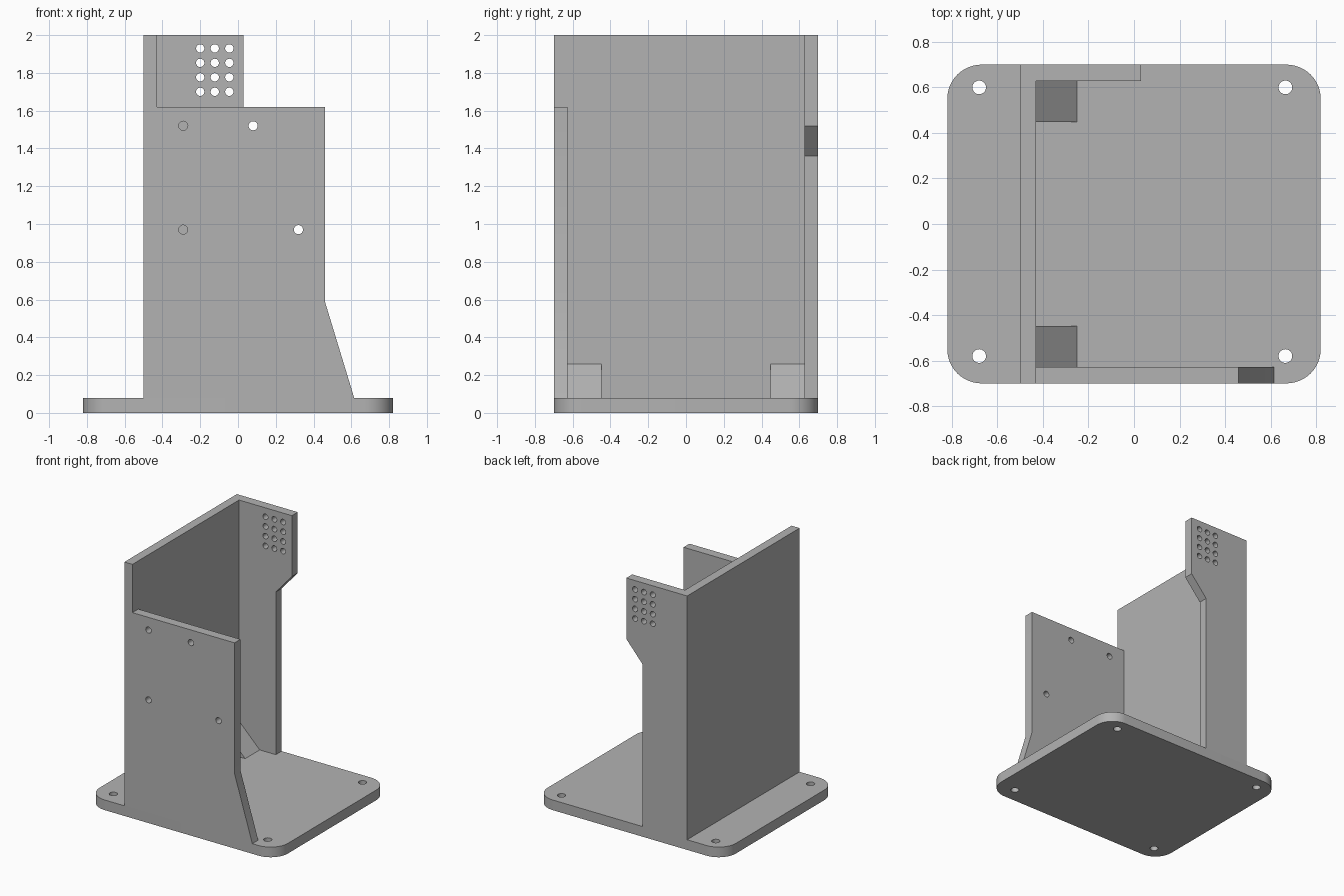
import bpy, bmesh, math
from mathutils import Matrix, Vector

if "Cube" in bpy.data.objects:
    bpy.data.objects.remove(bpy.data.objects["Cube"], do_unlink=True)

grey = bpy.data.materials.new("plain grey")
grey.use_nodes = True
COLOUR = (0.45, 0.45, 0.45, 1)
grey.diffuse_color = COLOUR
grey.node_tree.nodes["Principled BSDF"].inputs["Base Color"].default_value = COLOUR

W, D, T = 0.82, 0.70, 0.08          # base half width, half depth, thickness
WALL = 0.073                        # wall thickness
LEFT, INNER = -0.50, -0.43          # outer and inner faces of the side wall


def new_object(name, bm):
    mesh = bpy.data.meshes.new(name)
    bmesh.ops.recalc_face_normals(bm, faces=bm.faces)
    bm.to_mesh(mesh)
    bm.free()
    obj = bpy.data.objects.new(name, mesh)
    bpy.context.collection.objects.link(obj)
    mesh.materials.append(grey)
    return obj


def prism(name, points, push):
    """Extrude a flat outline along a vector."""
    bm = bmesh.new()
    face = bm.faces.new([bm.verts.new(p) for p in points])
    extruded = bmesh.ops.extrude_face_region(bm, geom=[face])["geom"]
    verts = [v for v in extruded if isinstance(v, bmesh.types.BMVert)]
    bmesh.ops.translate(bm, vec=Vector(push), verts=verts)
    return new_object(name, bm)


def wall(name, outline, y):
    return prism(name, [(x, y, z) for x, z in outline], (0, WALL, 0))


def drill(obj, centres, radius, turn=Matrix()):
    """Cut round holes through a part."""
    bm = bmesh.new()
    for c in centres:
        bmesh.ops.create_cone(bm, cap_ends=True, segments=32, radius1=radius,
                              radius2=radius, depth=0.3,
                              matrix=Matrix.Translation(c) @ turn)
    cutter = new_object("hole_cutter", bm)
    cutter.hide_render = True
    mod = obj.modifiers.new("holes", "BOOLEAN")
    mod.operation, mod.solver, mod.object = "DIFFERENCE", "EXACT", cutter
    select(obj)
    bpy.ops.object.modifier_apply(modifier=mod.name)
    bpy.data.objects.remove(cutter, do_unlink=True)
    bpy.ops.object.shade_smooth_by_angle(angle=math.radians(30))


def select(obj):
    bpy.ops.object.select_all(action="DESELECT")
    obj.select_set(True)
    bpy.context.view_layer.objects.active = obj


# Base plate with rounded corners and four mounting holes
R, STEPS = 0.15, 12
outline = []
for i, (sx, sy) in enumerate([(1, 1), (-1, 1), (-1, -1), (1, -1)]):
    for k in range(STEPS + 1):
        a = math.pi / 2 * (i + k / STEPS)
        outline.append((sx * (W - R) + R * math.cos(a),
                        sy * (D - R) + R * math.sin(a), 0))
base = prism("base_plate", outline, (0, 0, T))
drill(base, [(x, y, T / 2) for x in (-0.68, 0.665) for y in (-0.58, 0.60)], 0.03)

# Full-height side wall
prism("side_wall", [(LEFT, -D, T), (INNER, -D, T), (INNER, D, T), (LEFT, D, T)],
      (0, 0, 2 - T))

# Front wall, flared at the foot, with four screw holes
sideways = Matrix.Rotation(math.pi / 2, 4, "X")
front = wall("front_wall", [(INNER, T), (0.615, T), (0.46, 0.59),
                            (0.46, 1.62), (INNER, 1.62)], -D)
drill(front, [(x, -D + WALL / 2, z) for x, z in
              [(-0.29, 1.52), (0.08, 1.52), (-0.29, 0.97), (0.32, 0.97)]],
      0.024, sideways)

# Back wall, wider at the top, with a grid of small holes
back = wall("back_wall", [(INNER, T), (-0.11, T), (-0.11, 1.36), (0.03, 1.52),
                          (0.03, 2), (INNER, 2)], D - WALL)
drill(back, [(-0.2 + 0.077 * i, D - WALL / 2, 1.7 + 0.0765 * j)
             for i in range(3) for j in range(4)], 0.022, sideways)

# Sloped gussets in the two inner corners
LEG = 0.18
for name, y in (("front_gusset", -D + WALL), ("back_gusset", D - WALL - LEG)):
    prism(name, [(INNER, y, T), (INNER + LEG, y, T), (INNER, y, T + LEG)],
          (0, LEG, 0))
